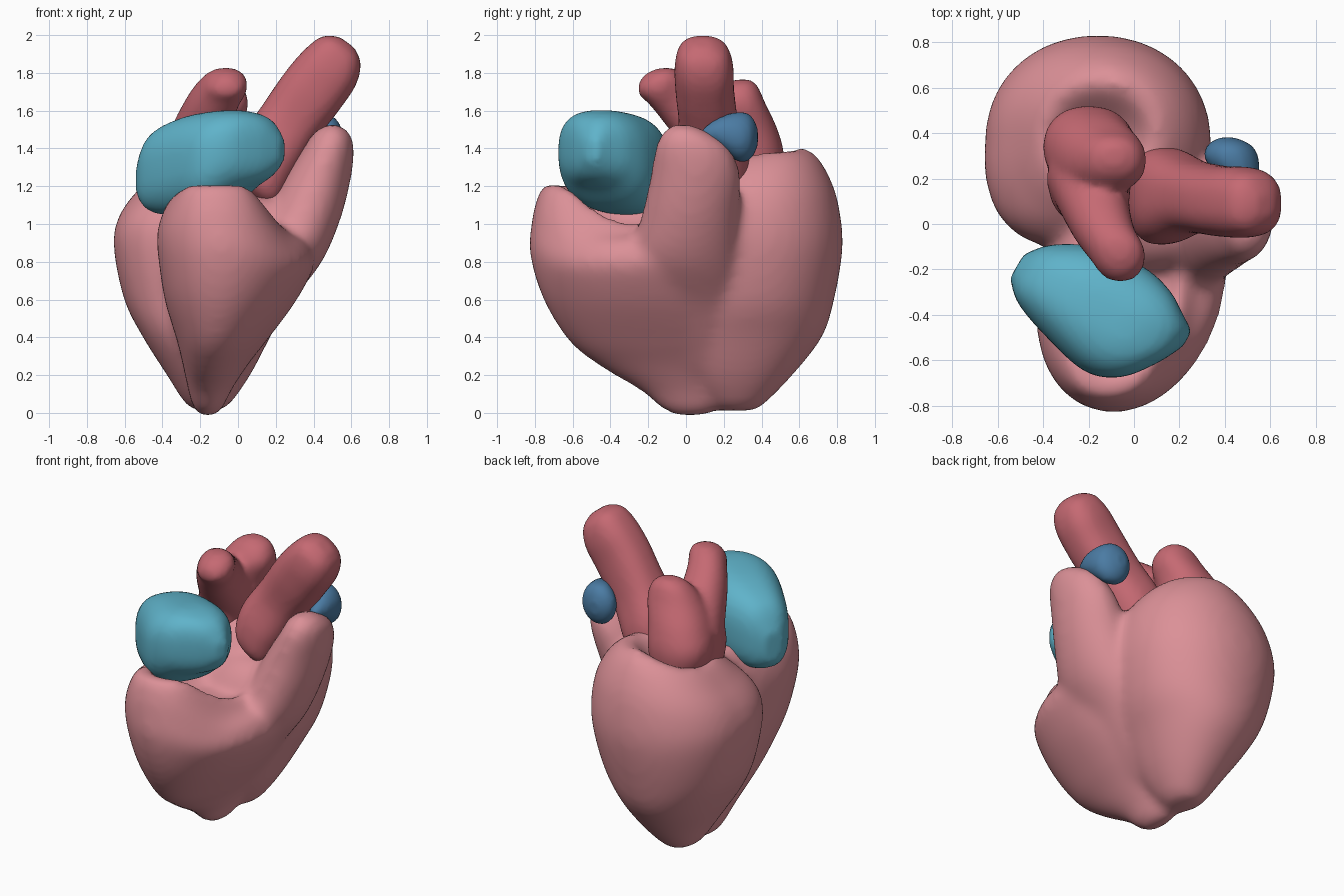
import bpy, bmesh, math
from mathutils import Vector

cube = bpy.data.objects.get("Cube")
if cube:
    bpy.data.objects.remove(cube, do_unlink=True)

X, Y, Z = Vector((1, 0, 0)), Vector((0, 1, 0)), Vector((0, 0, 1))
SIDES, STEPS = 40, 6


def material(name, rgb):
    m = bpy.data.materials.new(name)
    m.use_nodes = True
    color = (*rgb, 1)
    m.diffuse_color = color
    node = next(n for n in m.node_tree.nodes if n.type == "BSDF_PRINCIPLED")
    node.inputs["Base Color"].default_value = color
    node.inputs["Roughness"].default_value = 0.6
    return m


pink = material("muscle pink", (0.71, 0.28, 0.31))
red = material("artery red", (0.56, 0.142, 0.17))
teal = material("atrium teal", (0.115, 0.45, 0.59))
blue = material("vein blue", (0.07, 0.2, 0.37))


def clamp(t):
    return min(max(t, 0), 1)


def spline(rows):
    """Catmull-Rom curve through rows of (x, y, z, half width, half height)."""
    pts = [rows[0], *rows, rows[-1]]
    out = []
    for i in range(len(rows) - 1):
        quads = list(zip(*pts[i:i + 4]))
        for k in range(STEPS):
            t = k / STEPS
            out.append([b + t * (c - a) / 2
                        + t * t * (2 * a - 5 * b + 4 * c - d) / 2
                        + t ** 3 * (3 * b - a - 3 * c + d) / 2
                        for a, b, c, d in quads])
    return out + [list(rows[-1])]


def loft(bm, rows, u=X, v=Y, power=2.0, warp=None):
    """Closed skin over rounded sections lying in the plane of u and v."""
    rings = []
    for x, y, z, w, h in spline(rows):
        ring = []
        for k in range(SIDES):
            a = math.tau * k / SIDES
            c, s = math.cos(a), math.sin(a)
            c = math.copysign(abs(c) ** (2 / power), c) * max(w, 0.01)
            s = math.copysign(abs(s) ** (2 / power), s) * max(h, 0.01)
            p = Vector((x, y, z)) + u * c + v * s
            ring.append(bm.verts.new(warp(p) if warp else p))
        rings.append(ring)
    for low, high in zip(rings, rings[1:]):
        for k in range(SIDES):
            n = (k + 1) % SIDES
            bm.faces.new((low[k], low[n], high[n], high[k]))
    bm.faces.new(rings[0][::-1])
    bm.faces.new(rings[-1])


def organ(name, mat, lofts, voxel=0.02, smoothing=5):
    """Fuse several lofts into one soft surface."""
    bm = bmesh.new()
    for args in lofts:
        loft(bm, **args)
    bmesh.ops.recalc_face_normals(bm, faces=bm.faces)
    mesh = bpy.data.meshes.new(name)
    bm.to_mesh(mesh)
    bm.free()
    mesh.materials.append(mat)
    for p in mesh.polygons:
        p.use_smooth = True
    ob = bpy.data.objects.new(name, mesh)
    bpy.context.collection.objects.link(ob)
    fuse = ob.modifiers.new("fuse", "REMESH")
    fuse.mode = "VOXEL"
    fuse.voxel_size = voxel
    fuse.use_smooth_shade = True
    soften = ob.modifiers.new("soften", "SMOOTH")
    soften.factor = 0.5
    soften.iterations = smoothing


def shape_front(p):
    """Skew the front lobe and let its basin spill open to both sides."""
    p.x += 0.17 * (p.y + 0.3) * clamp(p.z)
    left = clamp((p.x - 0.01) / 0.29)
    right = clamp((-p.x - 0.26) / 0.16)
    t = clamp((p.z - 0.5) / 0.7)
    p.z -= t * t * (0.26 * left * left * (3 - 2 * left) + 0.12 * right)
    return p


def shape_rear(p):
    """Tilt the rear rim and swell the corner beside the front lobe."""
    slope = 0.12 * (p.y - 0.38) + 0.28 * min(p.x + 0.1, 0)
    p.z += slope * clamp((p.z - 0.9) / 0.4)
    swell = clamp((-p.x - 0.16) / 0.3) * clamp((0.36 - p.y) / 0.3)
    return p - (X + Y) * 0.04 * swell * clamp(p.z)


# Rear chamber, folding into a crater at the top
rear = [(-.16, .27, .01, .05, .09), (-.16, .27, .05, .12, .15),
        (-.155, .28, .2, .22, .285), (-.165, .31, .4, .335, .41),
        (-.165, .34, .6, .435, .445), (-.16, .36, .88, .495, .47),
        (-.155, .36, 1.1, .48, .445), (-.155, .37, 1.25, .415, .375),
        (-.15, .39, 1.35, .31, .28), (-.15, .4, 1.37, .23, .2),
        (-.15, .37, 1.28, .14, .12), (-.15, .36, 1.2, .05, .05)]
# Front chamber, folding into an open basin
front = [(-.16, .02, -.015, .04, .08), (-.16, .02, .03, .08, .16),
         (-.155, -.02, .12, .115, .225), (-.13, -.1, .25, .17, .36),
         (-.095, -.17, .38, .235, .45), (-.045, -.25, .6, .345, .505),
         (-.01, -.29, .83, .405, .535), (-.02, -.3, 1, .4, .52),
         (-.03, -.3, 1.12, .37, .495), (-.04, -.31, 1.2, .315, .445),
         (-.04, -.31, 1.2, .245, .365), (-.03, -.31, 1.08, .2, .29),
         (-.02, -.31, .99, .13, .18), (-.02, -.31, .97, .05, .07)]
# Outflow cone rising on the left side, broad at its base
cone = [(-.07, .07, .22, .1, .16), (0, .06, .38, .14, .24),
        (.09, .03, .58, .185, .28), (.215, -.01, .8, .23, .3),
        (.34, .02, 1.03, .205, .26), (.425, .05, 1.25, .175, .24),
        (.48, .035, 1.4, .135, .2), (.495, 0, 1.48, .1, .13),
        (.5, -.02, 1.525, .04, .06)]
# Gentle saddle joining the basin floor to the cone
saddle = [(0, -.05, .7, .25, .15), (.04, -.05, .95, .3, .17),
          (.08, 0, 1.08, .24, .15), (.08, .02, 1.14, .12, .08)]
organ("ventricles", pink, [
    dict(rows=rear, warp=shape_rear, power=2.1),
    dict(rows=front, warp=shape_front),
    dict(rows=cone),
    dict(rows=saddle)], 0.025, 16)

# Front atrium lying across the basin
organ("right_atrium", teal, [dict(
    rows=[(-.515, -.185, 1.23, .06, .1), (-.435, -.22, 1.27, .15, .21),
          (-.27, -.3, 1.305, .23, .26), (-.085, -.42, 1.34, .265, .26),
          (.05, -.485, 1.39, .22, .205), (.16, -.51, 1.4, .12, .15),
          (.235, -.505, 1.39, .04, .06)],
    u=Vector((.5, .86, 0)), v=Z, power=2.6)])

# Small vein stump behind the cone
organ("vein_stump", blue, [dict(
    rows=[(.49, .08, 1.48, .02, .02), (.48, .14, 1.485, .055, .06),
          (.465, .2, 1.48, .085, .095), (.43, .285, 1.46, .12, .135),
          (.42, .345, 1.46, .1, .115), (.41, .38, 1.46, .04, .05)],
    u=X, v=Z)])

# Leaning main artery
organ("main_artery", red, [dict(
    rows=[(.08, .12, 1.13, .1, .1), (.1, .12, 1.2, .2, .16),
          (.15, .125, 1.34, .21, .18), (.26, .12, 1.52, .16, .17),
          (.39, .1, 1.7, .155, .175), (.49, .095, 1.83, .155, .165),
          (.55, .09, 1.92, .125, .125), (.58, .085, 1.96, .05, .05)],
    u=Y, v=Vector((-.8, 0, .6)), power=2.5)])

# Rear atrium: broad base, raised rear knob and an arm reaching forward
base = [(-.22, .2, 1.12, .13, .15), (-.22, .2, 1.33, .16, .2),
        (-.2, .18, 1.5, .13, .16), (-.17, .17, 1.6, .07, .1)]
trunk = [(-.18, .34, 1.15, .15, .15), (-.2, .34, 1.35, .2, .18),
         (-.17, .31, 1.5, .19, .175), (-.11, .28, 1.64, .165, .14),
         (-.09, .29, 1.73, .11, .09), (-.09, .3, 1.765, .04, .04)]
arm = [(-.2, .2, 1.4, .19, .19), (-.175, .08, 1.53, .155, .16),
       (-.13, -.04, 1.65, .135, .135), (-.075, -.13, 1.73, .125, .115),
       (-.06, -.2, 1.755, .09, .085), (-.06, -.235, 1.77, .03, .03)]
organ("left_atrium", red, [
    dict(rows=base, power=2.2),
    dict(rows=trunk, power=2.2),
    dict(rows=arm, u=X, v=Vector((0, .6, .8)), power=2.2)], 0.02, 8)
